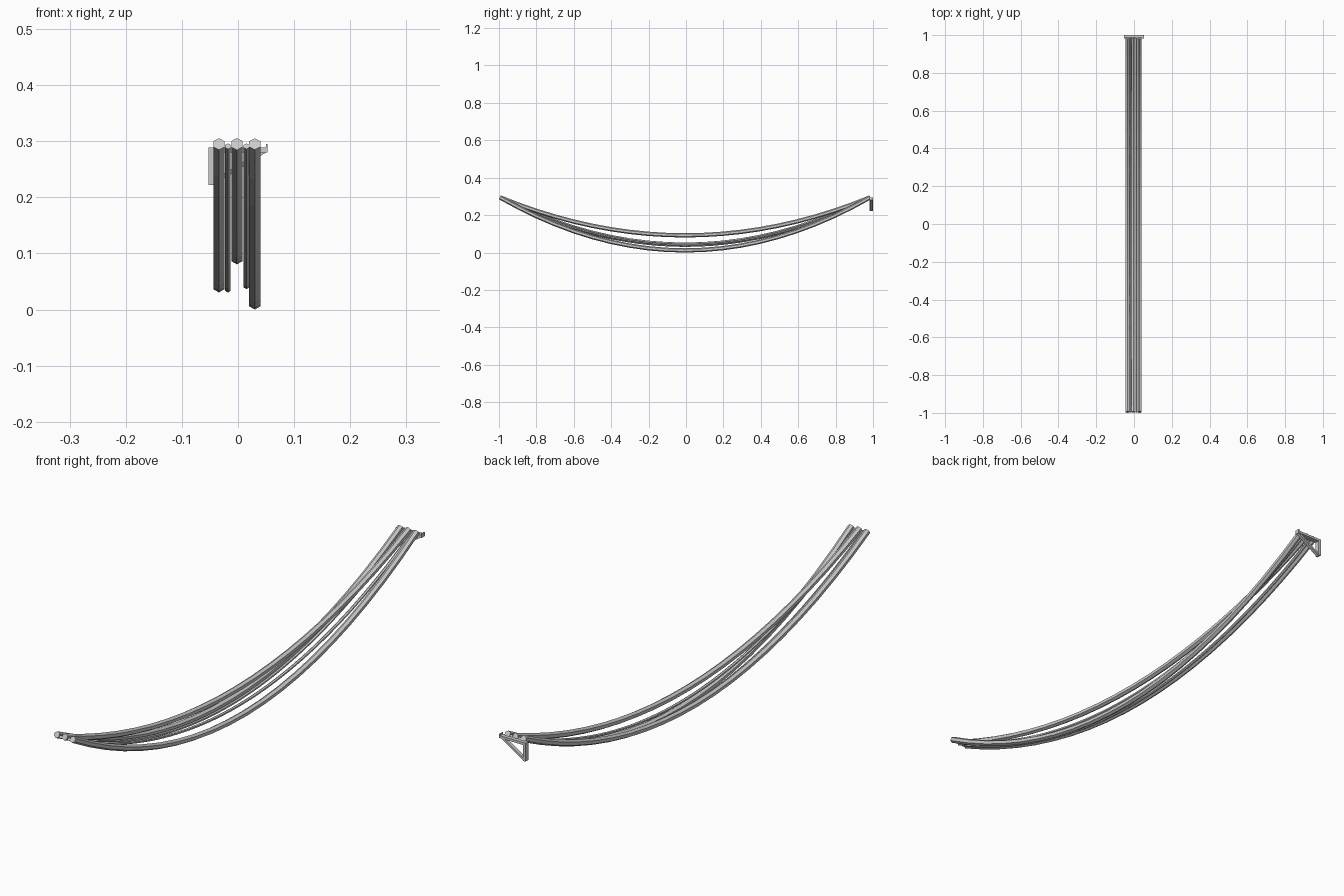
import bpy, bmesh, math
from mathutils import Vector

if "Cube" in bpy.data.objects:
    bpy.data.objects.remove(bpy.data.objects["Cube"])

Y0, Y1 = -0.995, 0.985   # cable end points


def cable(name, x, end_z, low_z, r, segs, sides=6):
    """Sagging tube along y with a point-up polygon section and capped ends."""
    bm = bmesh.new()
    mid, half = (Y0 + Y1) / 2, (Y1 - Y0) / 2
    rings = []
    for i in range(segs + 1):
        t = -1 + 2 * i / segs
        c = Vector((x, mid + half * t, low_z + (end_z - low_z) * t * t))
        slope = 2 * (end_z - low_z) * t / half
        n = Vector((0, -slope, 1)).normalized()
        ring = []
        for k in range(sides):
            a = 2 * math.pi * k / sides
            ring.append(bm.verts.new(c + n * (r * math.cos(a)) + Vector((r * math.sin(a), 0, 0))))
        rings.append(ring)
    for a, b in zip(rings, rings[1:]):
        for k in range(sides):
            j = (k + 1) % sides
            bm.faces.new((a[k], a[j], b[j], b[k]))
    bm.faces.new(rings[0])
    bm.faces.new(rings[-1][::-1])
    bmesh.ops.recalc_face_normals(bm, faces=bm.faces)
    me = bpy.data.meshes.new(name)
    bm.to_mesh(me)
    bm.free()
    ob = bpy.data.objects.new(name, me)
    bpy.context.collection.objects.link(ob)


def prism(name, pts, y0, y1):
    """Extrude an xz outline along y."""
    bm = bmesh.new()
    f = bm.faces.new([bm.verts.new((x, y0, z)) for x, z in pts])
    ext = bmesh.ops.extrude_face_region(bm, geom=[f])
    for v in ext["geom"]:
        if isinstance(v, bmesh.types.BMVert):
            v.co.y = y1
    bmesh.ops.recalc_face_normals(bm, faces=bm.faces)
    me = bpy.data.meshes.new(name)
    bm.to_mesh(me)
    bm.free()
    ob = bpy.data.objects.new(name, me)
    bpy.context.collection.objects.link(ob)


# Three thick cables
for i, (x, low) in enumerate([(-0.034, 0.042), (-0.002, 0.092), (0.030, 0.0115)]):
    cable(f"thick_cable_{i + 1}", x, 0.295, low, 0.0115, 20)

# Two thin cables between them
for i, (x, low) in enumerate([(-0.018, 0.036), (0.015, 0.042)]):
    cable(f"thin_cable_{i + 1}", x, 0.291, low, 0.0055, 40)

# Triangular wall bracket at the back end
prism("bracket_arm", [(-0.053, 0.280), (0.050, 0.280), (0.050, 0.289), (-0.053, 0.289)], 0.982, 1.0)
prism("bracket_post", [(-0.053, 0.222), (-0.043, 0.222), (-0.043, 0.280), (-0.053, 0.280)], 0.982, 1.0)
prism("bracket_brace", [(-0.043, 0.222), (0.050, 0.280), (0.036, 0.280), (-0.043, 0.231)], 0.985, 0.997)
prism("bracket_end_lip", [(0.050, 0.280), (0.053, 0.280), (0.053, 0.295), (0.050, 0.295)], 0.982, 1.0)
